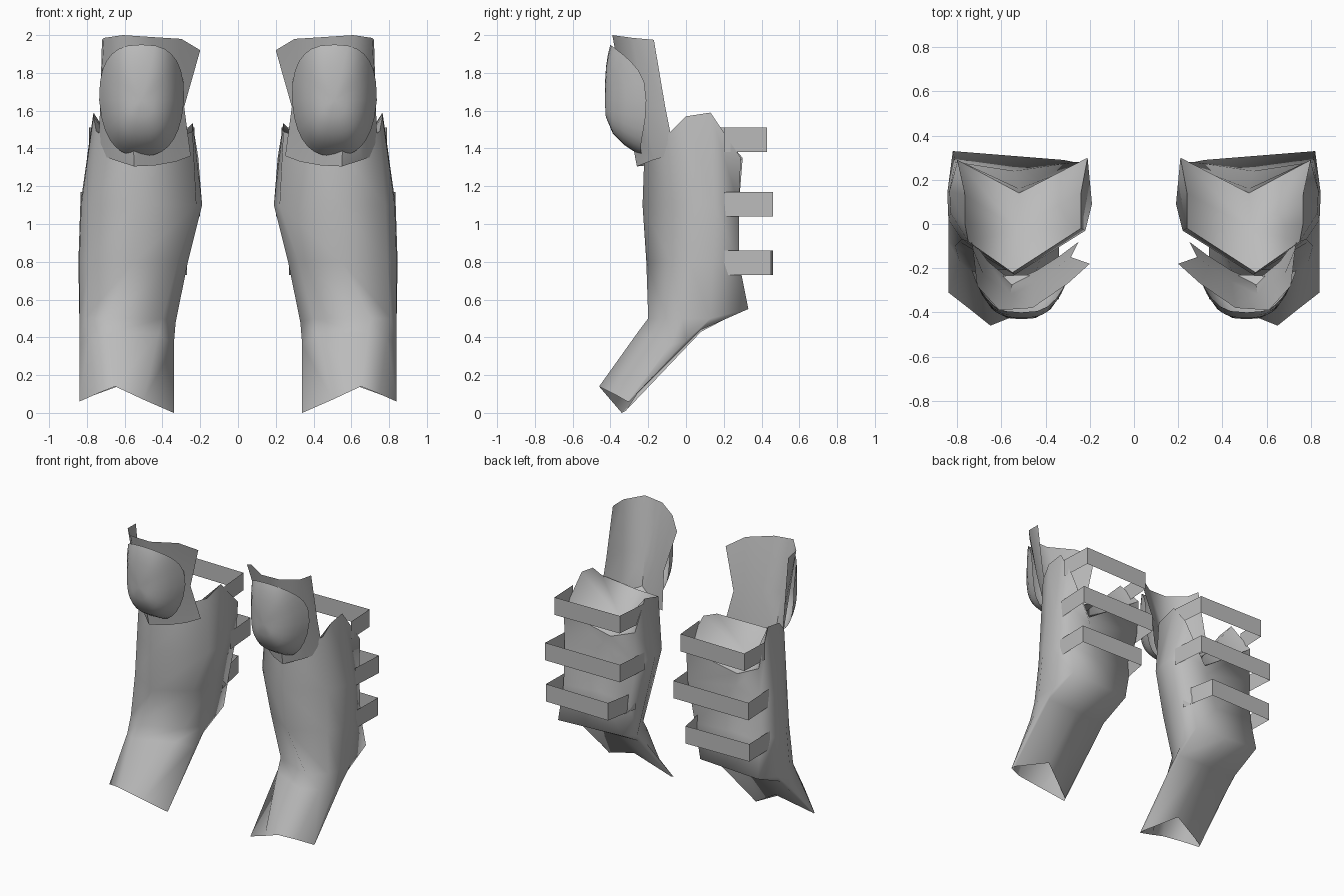
import bpy
import bmesh
import math

cube = bpy.data.objects.get("Cube")
if cube:
    bpy.data.objects.remove(cube, do_unlink=True)

grey = bpy.data.materials.new("plain_grey")
grey.use_nodes = True
grey.diffuse_color = (0.5, 0.5, 0.5, 1)
grey.node_tree.nodes["Principled BSDF"].inputs["Base Color"].default_value = grey.diffuse_color


def loft(name, rows, closed=False, tip=None, angle=60, flip=True):
    """Skin a surface over rows of points, mirrored to the other leg."""
    bm = bmesh.new()
    grid = [[bm.verts.new(p) for p in row] for row in rows]
    count = len(rows[0])
    for upper, lower in zip(grid, grid[1:]):
        for i in range(count if closed else count - 1):
            j = (i + 1) % count
            bm.faces.new((upper[i], upper[j], lower[j], lower[i]))
    if tip:
        centre = bm.verts.new(tip)
        for i in range(count):
            bm.faces.new((grid[-1][i], grid[-1][(i + 1) % count], centre))
    if flip:
        bmesh.ops.reverse_faces(bm, faces=bm.faces[:])
    mesh = bpy.data.meshes.new(name)
    bm.to_mesh(mesh)
    bm.free()
    mesh.materials.append(grey)
    obj = bpy.data.objects.new(name, mesh)
    bpy.context.collection.objects.link(obj)
    mirror = obj.modifiers.new("other_leg", 'MIRROR')
    mirror.use_mirror_merge = False
    bpy.ops.object.select_all(action='DESELECT')
    obj.select_set(True)
    bpy.context.view_layer.objects.active = obj
    bpy.ops.object.shade_smooth_by_angle(angle=math.radians(angle))


def level(z, points):
    """Place flat points at one height."""
    return [(x, y, z) for x, y in points]


# Shin shell: each ring runs front ridge, outer side, back, inner side
top_rim = [(.55, -.22, 1.38), (.75, -.08, 1.49), (.765, 0, 1.57), (.765, .13, 1.59),
           (.8, .29, 1.35), (.52, .14, 1.18), (.21, .3, 1.35), (.24, .14, 1.535),
           (.24, -.02, 1.49)]
calf = level(1.1, [(.54, -.23), (.78, -.07), (.83, .05), (.835, .15), (.8, .28),
                   (.52, .16), (.21, .28), (.19, .09), (.22, -.03)])
shin = level(.8, [(.55, -.21), (.79, -.08), (.84, .02), (.845, .14), (.81, .28),
                  (.54, .24), (.27, .28), (.265, .08), (.32, -.07)])
ankle = [(.7, -.2, .5), (.81, -.1, .5), (.84, -.02, .5), (.84, .13, .5), (.82, .33, .55),
         (.57, .31, .55), (.32, .29, .55), (.33, .1, .48), (.4, -.07, .5)]
instep = [(.69, -.26, .42), (.79, -.17, .4), (.84, -.08, .36), (.84, 0, .38), (.83, .08, .44),
          (.57, .06, .45), (.34, .08, .43), (.34, -.03, .36), (.42, -.14, .42)]
foot_rim = [(.65, -.46, .14), (.75, -.38, .1), (.84, -.31, .06), (.84, -.3, .06),
            (.83, -.29, .07), (.58, -.22, .16), (.35, -.32, .01), (.34, -.34, 0),
            (.5, -.4, .07)]
loft("shin_shell", [top_rim, calf, shin, ankle, instep, foot_rim], closed=True, angle=120)

# Sunken cap that dips between the side peaks of the shell
loft("shell_cap", [top_rim], closed=True, tip=(.53, -.02, 1.22), angle=120, flip=False)

# Knee backing: a curved sheet with an inner wing and a pointed fold
wing_top = [(.2, -.18, 1.92), (.3, -.27, 1.98), (.46, -.38, 1.99),
            (.61, -.39, 2), (.71, -.28, 1.985), (.72, -.17, 1.975)]
wing_middle = level(1.62, [(.285, -.15), (.34, -.19), (.44, -.26),
                           (.56, -.32), (.68, -.23), (.73, -.11)])
wing_bottom = [(.25, -.08, 1.36), (.33, -.14, 1.33), (.44, -.21, 1.31),
               (.55, -.26, 1.305), (.66, -.17, 1.34), (.74, -.06, 1.37)]
loft("knee_backing", [wing_top, wing_middle, wing_bottom])


# Knee pad: rounded dome, narrower and deeper at the bottom
def pad_ring(scale, sides=28):
    ring = []
    for i in range(sides):
        a = math.tau * i / sides
        c, s = math.cos(a), math.sin(a)
        u = math.copysign(abs(c) ** .75, c) * scale
        v = math.copysign(abs(s) ** .75, s) * scale
        drop = .2 * abs(v) ** 3 if v < 0 else .03 * v ** 3
        taper = 1 + .13 * min(v, 0)
        ring.append((.51 + .225 * u * taper, -.43 + .22 * abs(u) ** 3 + drop, 1.655 + .295 * v))
    return ring


loft("knee_pad", [pad_ring(s) for s in (1, .92, .8, .6, .3)], closed=True,
     tip=(.51, -.43, 1.655))

# Straps: flat bands behind the calf
straps = {
    "upper_strap": (1.38, [(.79, .2), (.78, .43), (.25, .42), (.23, .17)]),
    "middle_strap": (1.04, [(.82, .2), (.835, .46), (.22, .46), (.2, .2)]),
    "lower_strap": (.73, [(.83, .2), (.835, .45), (.32, .46), (.27, .2)]),
}
for name, (z, path) in straps.items():
    loft(name, [level(z + .13, path), level(z, path)], angle=30)
